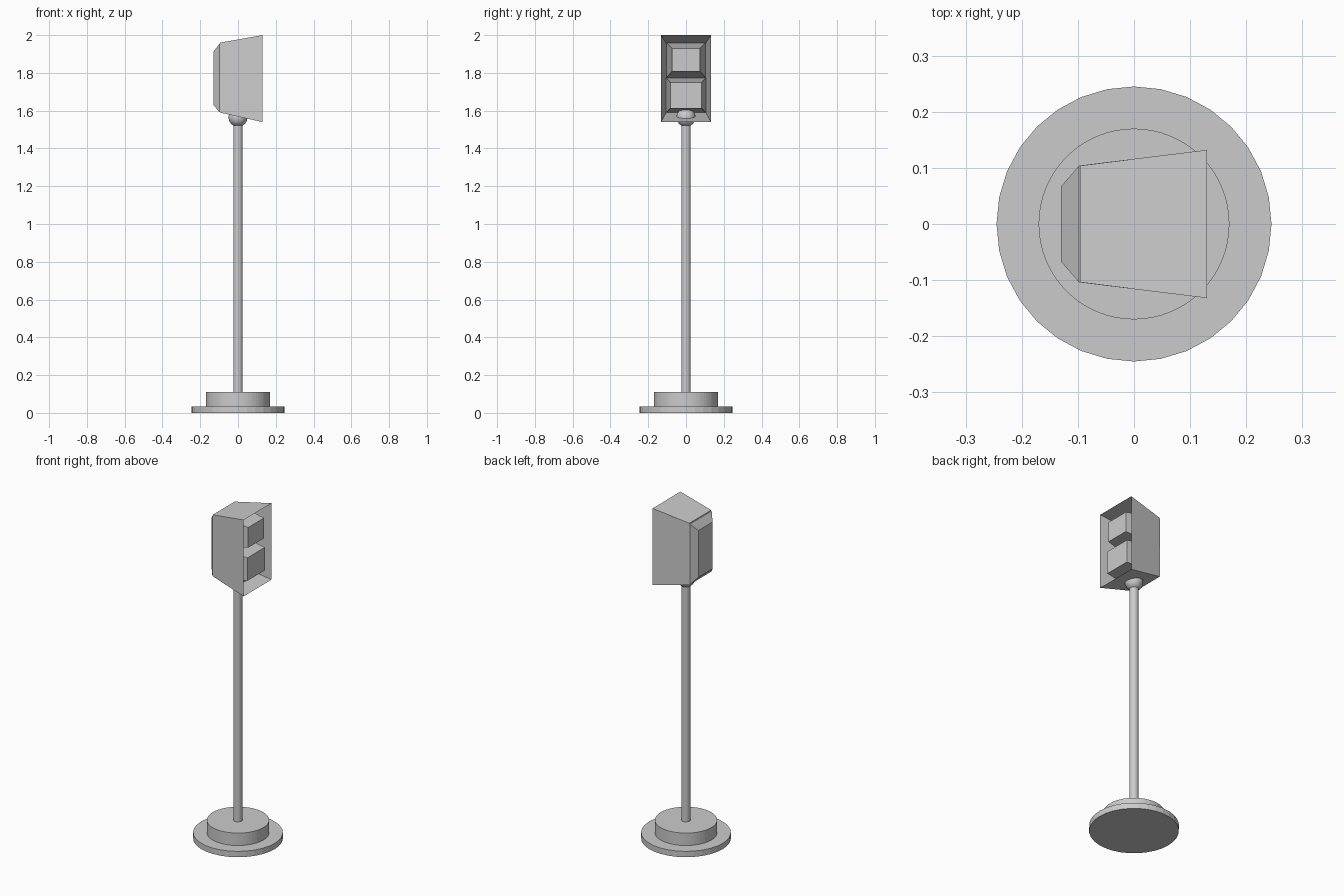
import bpy, bmesh, math

if "Cube" in bpy.data.objects:
    bpy.data.objects.remove(bpy.data.objects["Cube"])


def cylinder(name, radius, z0, z1, sides):
    bpy.ops.mesh.primitive_cylinder_add(vertices=sides, radius=radius, depth=z1 - z0,
                                        location=(0, 0, (z0 + z1) / 2))
    obj = bpy.context.object
    obj.name = name
    return obj


def loft(name, sections, cap_start=False, cap_end=True):
    """Join rectangles (x, half width, z low, z high) along x."""
    bm = bmesh.new()
    rings = [[bm.verts.new((x, y, z)) for y, z in ((-w, lo), (w, lo), (w, hi), (-w, hi))]
             for x, w, lo, hi in sections]
    for a, b in zip(rings, rings[1:]):
        for i in range(4):
            j = (i + 1) % 4
            bm.faces.new((a[i], a[j], b[j], b[i]))
    if cap_start:
        bm.faces.new(rings[0][::-1])
    if cap_end:
        bm.faces.new(rings[-1])
    bmesh.ops.recalc_face_normals(bm, faces=bm.faces)
    mesh = bpy.data.meshes.new(name)
    bm.to_mesh(mesh)
    bm.free()
    obj = bpy.data.objects.new(name, mesh)
    bpy.context.collection.objects.link(obj)
    return obj


# Stepped round base and pole
cylinder("base_plate", 0.245, 0, 0.035, 32)
cylinder("base_step", 0.17, 0.035, 0.11, 64)
cylinder("pole", 0.025, 0.11, 1.56, 32)
bpy.ops.object.shade_smooth_by_angle(angle=math.radians(30))

# Ball joint under the housing
bpy.ops.mesh.primitive_uv_sphere_add(segments=32, ring_count=16, radius=0.05,
                                     location=(0, 0, 1.565))
bpy.context.object.name = "ball_joint"
bpy.ops.object.shade_smooth_by_angle(angle=math.radians(30))

# Flared housing with a chamfered back, closed outside and hollow toward +x
back = (-0.098, 0.104, 1.592, 1.955)
loft("housing", [(-0.13, 0.067, 1.63, 1.912), back, (0.13, 0.132, 1.54, 2.0),
                 (-0.095, 0.104, 1.59, 1.96)], cap_start=True)

# Two tapered lamp blocks inside the housing
loft("upper_lamp", [(-0.094, 0.105, 1.773, 1.96), (0.12, 0.074, 1.808, 1.93)])
loft("lower_lamp", [(-0.094, 0.105, 1.59, 1.773), (0.12, 0.083, 1.612, 1.75)])
